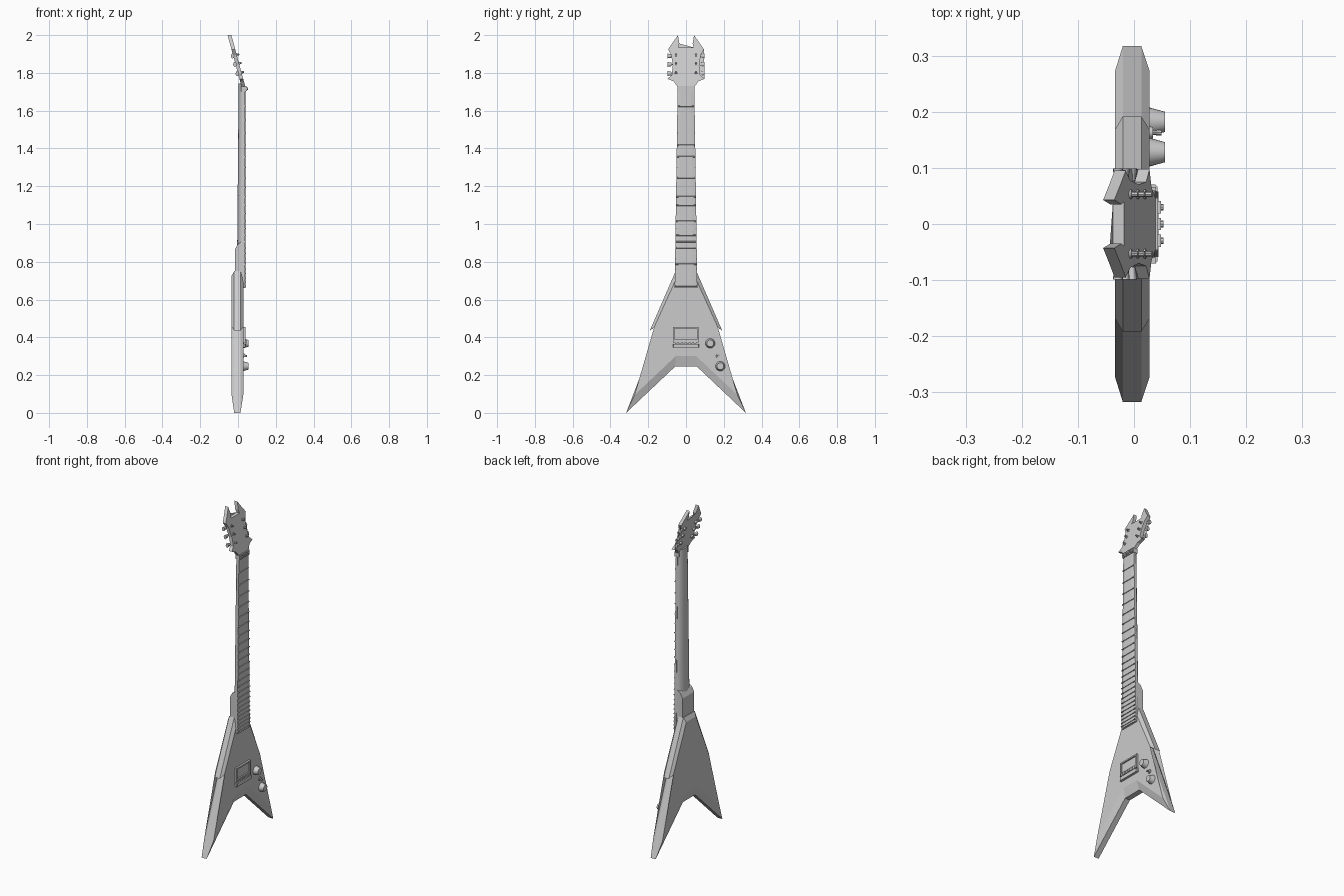
import bpy, bmesh, math
from mathutils import Vector

cube = bpy.data.objects.get("Cube")
if cube:
    bpy.data.objects.remove(cube, do_unlink=True)

grey = bpy.data.materials.new("plain grey")
grey.use_nodes = True
COLOUR = (0.6, 0.6, 0.6, 1)
grey.diffuse_color = COLOUR
grey.node_tree.nodes["Principled BSDF"].inputs["Base Color"].default_value = COLOUR


def loft(name, rings, smooth=False):
    """Skin a list of equal-length closed rings and cap both ends."""
    bm = bmesh.new()
    loops = [[bm.verts.new(p) for p in ring] for ring in rings]
    n = len(loops[0])
    for a, b in zip(loops, loops[1:]):
        for i in range(n):
            j = (i + 1) % n
            bm.faces.new((a[i], a[j], b[j], b[i]))
    caps = [bm.faces.new(loops[0][::-1]), bm.faces.new(loops[-1])]
    bmesh.ops.triangulate(bm, faces=caps)
    bmesh.ops.recalc_face_normals(bm, faces=bm.faces)
    mesh = bpy.data.meshes.new(name)
    bm.to_mesh(mesh)
    bm.free()
    mesh.materials.append(grey)
    obj = bpy.data.objects.new(name, mesh)
    bpy.context.collection.objects.link(obj)
    if smooth:
        smooth_shade(obj)
    return obj


def smooth_shade(obj):
    bpy.ops.object.select_all(action='DESELECT')
    obj.select_set(True)
    bpy.context.view_layer.objects.active = obj
    bpy.ops.object.shade_smooth_by_angle(angle=math.radians(35))


def box(name, x, y, z):
    def ring(h):
        return [(x[0], y[0], h), (x[1], y[0], h), (x[1], y[1], h), (x[0], y[1], h)]
    return loft(name, [ring(z[0]), ring(z[1])])


def rod(name, start, end, r1, r2, sides=16):
    a, b = Vector(start), Vector(end)
    bpy.ops.mesh.primitive_cone_add(vertices=sides, radius1=r1, radius2=r2, depth=(b - a).length,
                                    location=(a + b) / 2,
                                    rotation=(b - a).to_track_quat('Z', 'Y').to_euler())
    obj = bpy.context.object
    obj.name = name
    obj.data.materials.append(grey)
    smooth_shade(obj)
    return obj


def mirrored(half):
    return half + [(-y, z) for y, z in reversed(half)]


# Body: V outline with a chamfer on both faces
edge = mirrored([(0.055, 0.75), (0.192, 0.435), (0.132, 0.48), (0.317, 0.0), (0.058, 0.245)])
face = mirrored([(0.045, 0.725), (0.168, 0.455), (0.117, 0.495), (0.272, 0.095), (0.055, 0.3)])
loft("body", [[(x, y, z) for y, z in outline] for x, outline in
              ((-0.034, face), (-0.02, edge), (0.013, edge), (0.028, face))])

# Neck heel with a sloped upper end
loft("neck_heel", [[(-0.016, y, 0.7), (0.026, y, 0.7), (0.026, y, 0.91),
                    (0.0, y, 0.895), (-0.016, y, 0.865)] for y in (-0.055, 0.055)])


# Rounded neck and flat fretboard, both narrowing upward
def half_width(z):
    return 0.06 - 0.0155 * (z - 0.66) / 1.04


def neck_ring(z):
    w, depth = half_width(z), 0.035 - 0.009 * (z - 0.8)
    steps = 14
    return [(0.03 - depth * math.sin(math.pi * i / steps),
             w * math.cos(math.pi * i / steps), z) for i in range(steps + 1)]


loft("neck", [neck_ring(0.72), neck_ring(1.745)], smooth=True)
loft("fretboard", [[(0.024, -half_width(z), z), (0.024, half_width(z), z),
                    (0.037, half_width(z), z), (0.04, half_width(z) * 0.6, z),
                    (0.04, -half_width(z) * 0.6, z), (0.037, -half_width(z), z)]
                   for z in (0.66, 1.705)])

# Frets at equal-tempered spacing
for n in range(1, 25):
    z = 1.70 - 1.37 * (1 - 2 ** (-n / 12))
    w = half_width(z)
    loft("fret_%02d" % n, [[(0.034, s * w, z + d) for s, d in
                            ((-1, -0.004), (1, -0.004), (1, 0.004), (-1, 0.004))],
                           [(0.0435, s * w * 0.97, z + d) for s, d in
                            ((-1, -0.002), (1, -0.002), (1, 0.002), (-1, 0.002))]])

# Locking nut with three clamps
box("nut", (0.016, 0.043), (-0.046, 0.046), (1.702, 1.73))
for i, y in enumerate((-0.03, 0, 0.03)):
    box("nut_clamp_%d" % i, (0.042, 0.048), (y - 0.011, y + 0.011), (1.705, 1.727))
    rod("nut_bolt_%d" % i, (0.046, y, 1.716), (0.053, y, 1.716), 0.006, 0.006, 8)


# Headstock leaning back, with two horns
def head_x(z):
    return -0.045 + (2 - z) * 0.27


head = mirrored([(0.04, 1.935), (0.035, 1.955), (0.043, 2.0), (0.07, 1.96), (0.095, 1.925),
                 (0.078, 1.895), (0.07, 1.84), (0.075, 1.79), (0.098, 1.768),
                 (0.065, 1.755), (0.044, 1.725)])
loft("headstock", [[(head_x(z) + d, y, z) for y, z in head] for d in (-0.01, 0.01)])

# Tuners: post and bushing on the face, housing behind, button at the side
lean = Vector((1, 0, 0.27)).normalized()
for side, label in ((1, "left"), (-1, "right")):
    for i, z in enumerate((1.80, 1.848, 1.893)):
        base = Vector((head_x(z), side * 0.053, z))
        name = "%s_%d" % (label, i)
        rod("tuner_bushing_" + name, base, base + lean * 0.013, 0.009, 0.008, 12)
        rod("tuner_post_" + name, base, base + lean * 0.024, 0.005, 0.005, 10)
        back = base - lean * 0.013
        rod("tuner_housing_" + name, base, base - lean * 0.019, 0.01, 0.009, 12)
        out = Vector((0, side, 0))
        rod("tuner_shaft_" + name, back, back + out * 0.03, 0.003, 0.003, 8)
        button = rod("tuner_button_" + name, back + out * 0.024, back + out * 0.046,
                     0.009, 0.013, 12)
        button.scale.x = 0.7

# Bridge: framed plate, saddles and lower bar
box("bridge_plate", (0.02, 0.031), (-0.07, 0.066), (0.365, 0.455))
for name, y, z in (("top", (-0.07, 0.066), (0.447, 0.455)),
                   ("bottom", (-0.07, 0.066), (0.372, 0.388)),
                   ("left", (0.058, 0.066), (0.372, 0.455)),
                   ("right", (-0.07, -0.062), (0.372, 0.455))):
    box("bridge_frame_" + name, (0.026, 0.039), y, z)
loft("bridge_bar", [[(x, s * w, z) for s, z in
                     ((-1, 0.345), (1, 0.345), (1, 0.366), (-1, 0.366))]
                    for x, w in ((0.026, 0.07), (0.038, 0.07), (0.042, 0.066))])
for i in range(6):
    y = -0.052 + i * 0.02
    box("saddle_%d" % i, (0.036, 0.044), (y - 0.007, y + 0.007), (0.368, 0.386))

# Two tapered knobs and a toggle switch
for i, (y, z) in enumerate(((0.128, 0.368), (0.182, 0.247))):
    rod("knob_%d" % i, (0.026, y, z), (0.055, y, z), 0.026, 0.018, 24)
rod("switch_base", (0.026, 0.163, 0.305), (0.034, 0.163, 0.305), 0.011, 0.01, 12)
rod("switch_lever", (0.03, 0.163, 0.305), (0.048, 0.163, 0.301), 0.004, 0.006, 10)
